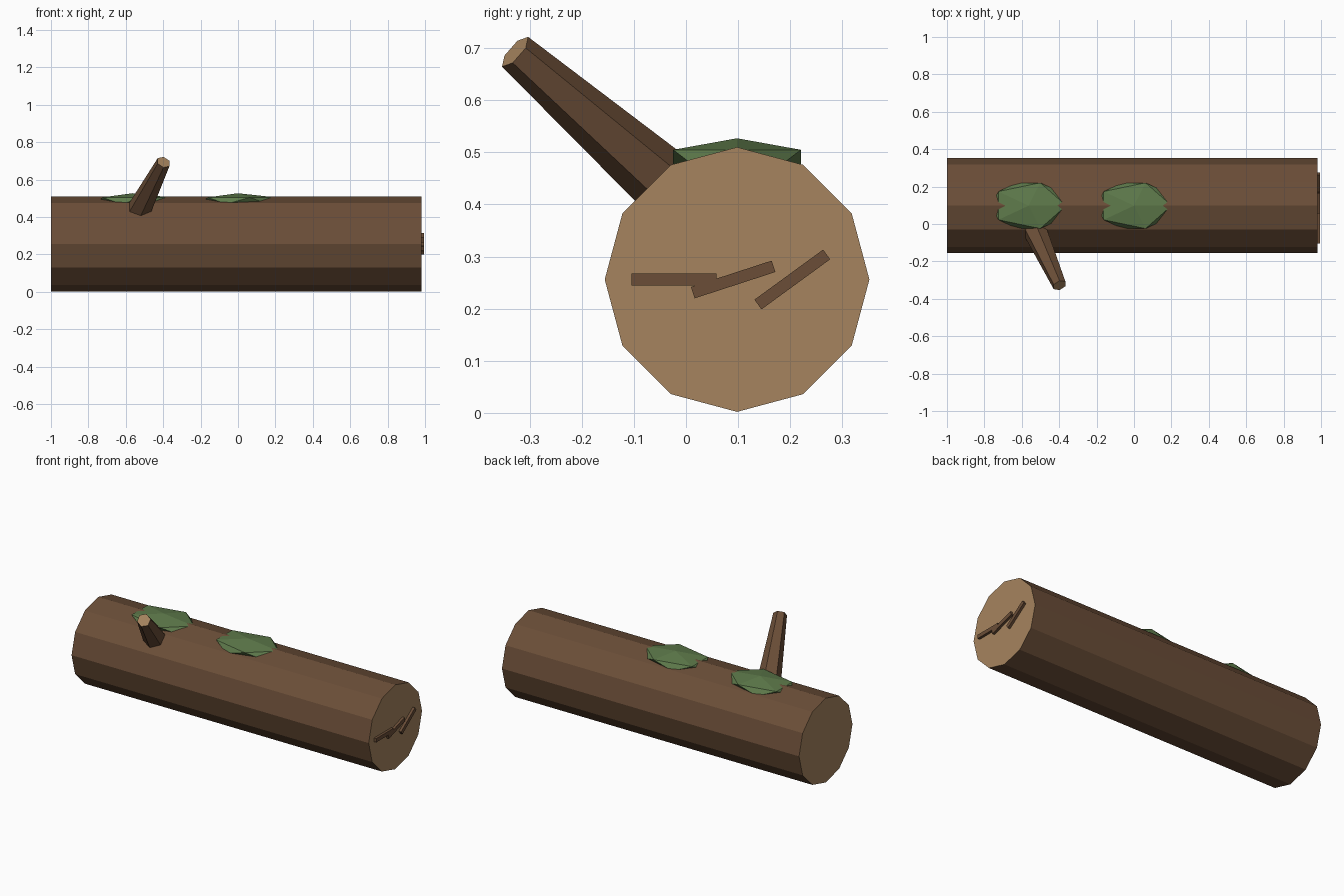
import bpy
import bmesh
from math import cos, sin, tau
from mathutils import Vector, Matrix

cube = bpy.data.objects.get("Cube")
if cube:
    bpy.data.objects.remove(cube, do_unlink=True)


def make_material(name, rgb):
    mat = bpy.data.materials.new(name)
    mat.use_nodes = True
    colour = (*rgb, 1)
    mat.diffuse_color = colour
    bsdf = mat.node_tree.nodes["Principled BSDF"]
    bsdf.inputs["Base Color"].default_value = colour
    bsdf.inputs["Roughness"].default_value = 0.9
    return mat


bark = make_material("bark brown", (0.147, 0.076, 0.039))
wood = make_material("cut wood tan", (0.381, 0.231, 0.112))
moss = make_material("moss green", (0.112, 0.195, 0.07))


def finish(bm, name, *materials):
    bmesh.ops.recalc_face_normals(bm, faces=bm.faces)
    mesh = bpy.data.meshes.new(name)
    bm.to_mesh(mesh)
    bm.free()
    for mat in materials:
        mesh.materials.append(mat)
    obj = bpy.data.objects.new(name, mesh)
    bpy.context.collection.objects.link(obj)
    return obj


def timber(name, start, end, r_start, r_end, sides):
    """Tapered prism between two points: bark sides, cut wood ends."""
    start, end = Vector(start), Vector(end)
    axis = (end - start).normalized()
    across = Vector((1, 0, 0)) if abs(axis.x) < 0.9 else Vector((0, 1, 0))
    u = axis.cross(across).normalized()
    v = axis.cross(u)
    bm = bmesh.new()
    rings = []
    for centre, radius in ((start, r_start), (end, r_end)):
        rings.append([bm.verts.new(centre + radius * (u * cos(tau * i / sides) + v * sin(tau * i / sides)))
                      for i in range(sides)])
    for ring in rings:
        bm.faces.new(ring).material_index = 1
    for i in range(sides):
        j = (i + 1) % sides
        bm.faces.new((rings[0][i], rings[0][j], rings[1][j], rings[1][i]))
    return finish(bm, name, bark, wood)


# Fallen trunk and broken branch stub
LOG_Y, LOG_Z, LOG_END = 0.098, 0.256, 0.98
timber("log_trunk", (-1, LOG_Y, LOG_Z), (LOG_END, LOG_Y, LOG_Z), 0.254, 0.254, 12)
timber("branch_stub", (-0.56, 0.034, 0.376), (-0.398, -0.328, 0.693), 0.072, 0.038, 6)

# Flattened moss clumps sunk into the top of the trunk
for name, x in (("moss_patch_right", -0.563), ("moss_patch_middle", 0)):
    bm = bmesh.new()
    place = Matrix.Translation((x, LOG_Y, 0.487)) @ Matrix.Diagonal((0.224, 0.144, 0.04, 1))
    bmesh.ops.create_icosphere(bm, subdivisions=1, radius=1, matrix=place)
    finish(bm, name, moss)

# Fanned grain marks on the left cut end
for i in range(3):
    bm = bmesh.new()
    place = (Matrix.Translation((LOG_END, -0.023 + 0.1135 * i, LOG_Z))
             @ Matrix.Rotation(0.315 * i, 4, 'X')
             @ Matrix.Diagonal((0.03, 0.163, 0.023, 1)))
    bmesh.ops.create_cube(bm, size=1, matrix=place)
    finish(bm, f"grain_mark_{i + 1}", bark)
